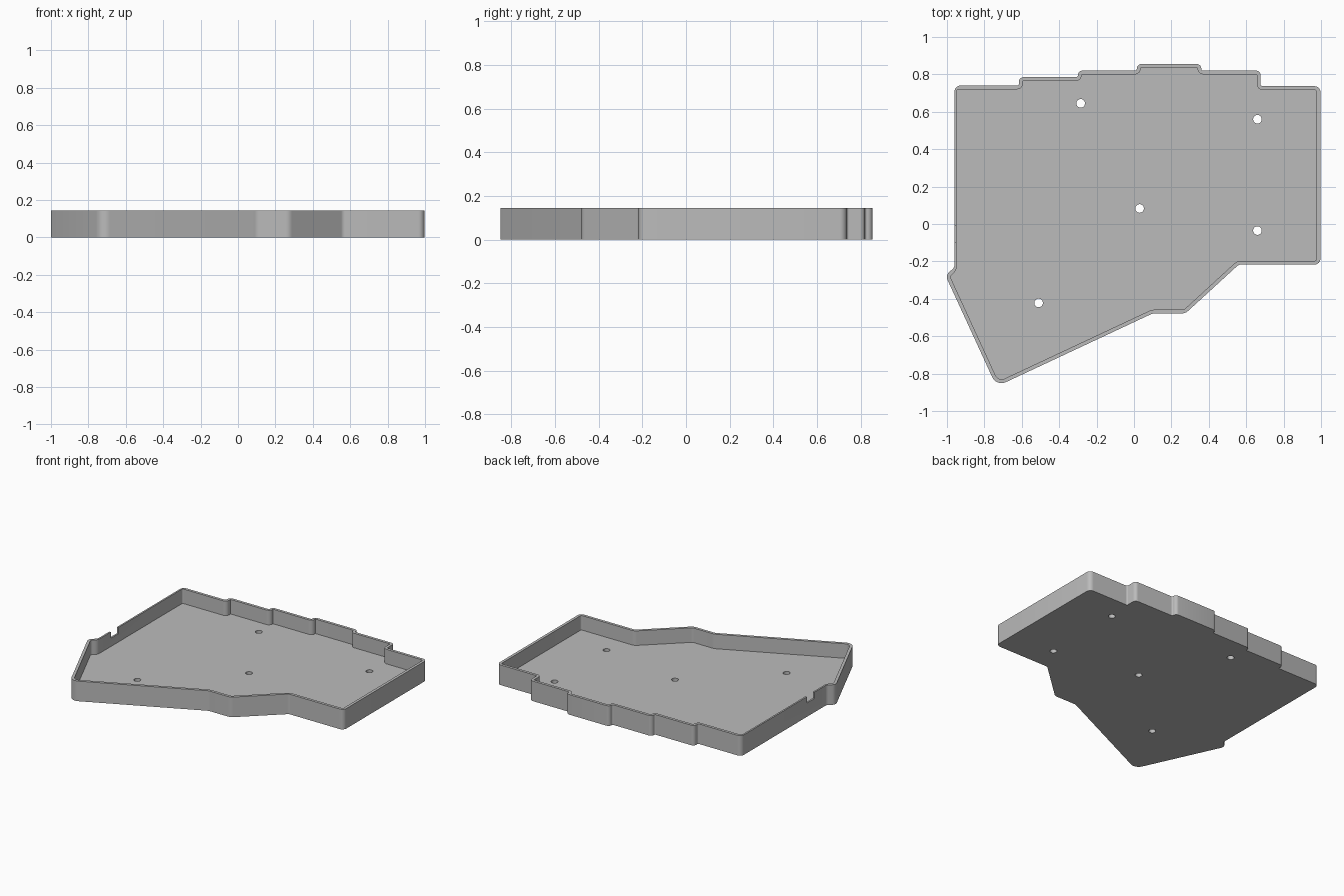
import bpy, bmesh, math
from mathutils import Vector

HEIGHT, FLOOR, WALL, THIN = 0.145, 0.04, 0.02, 0.012
ARC = 6

cube = bpy.data.objects.get("Cube")
if cube:
    bpy.data.objects.remove(cube, do_unlink=True)

# Case outline, clockwise from the back left: x, y, corner radius
BIG, STEP, NOOK = 0.032, 0.024, 0.01
OUTLINE = [
    (-0.96, 0.74, BIG), (-0.615, 0.74, NOOK), (-0.615, 0.785, STEP),
    (-0.3, 0.785, NOOK), (-0.3, 0.82, STEP), (0.015, 0.82, NOOK),
    (0.015, 0.855, STEP), (0.36, 0.855, STEP), (0.36, 0.82, NOOK),
    (0.677, 0.82, STEP), (0.677, 0.737, NOOK), (0.997, 0.737, BIG),
    (0.997, -0.217, BIG), (0.56, -0.217, 0.03), (0.275, -0.478, 0.05),
    (0.1, -0.478, 0.05), (-0.735, -0.869, 0.055), (-1.008, -0.275, 0.035),
    (-0.96, -0.232, 0.03),
]
HOLES = [(-0.285, 0.645), (0.66, 0.56), (0.03, 0.083), (0.66, -0.035), (-0.51, -0.422)]


def cross(a, b):
    return a.x * b.y - a.y * b.x


def rounded_outline(inset):
    """Inset every edge, then round every corner with a matching arc."""
    pts = [Vector(p[:2]) for p in OUTLINE]
    n = len(pts)
    dirs = [(pts[(i + 1) % n] - pts[i]).normalized() for i in range(n)]
    lines = []
    for i, d in enumerate(dirs):
        # the long left wall, last edge of the outline, is thinner
        t = inset * (THIN / WALL if i == n - 1 else 1)
        lines.append(pts[i] + Vector((d.y, -d.x)) * t)
    loop = []
    for i in range(n):
        d0, d1 = dirs[i - 1], dirs[i]
        p0, p1 = lines[i - 1], lines[i]
        corner = p0 + d0 * (cross(p1 - p0, d1) / cross(d0, d1))
        turn = math.atan2(cross(d0, d1), d0.dot(d1))
        side = 1 if turn > 0 else -1
        r = max(OUTLINE[i][2] + side * inset, 0.005)
        start = corner - d0 * r * math.tan(abs(turn) / 2)
        normal = Vector((-d0.y, d0.x)) * side
        centre = start + normal * r
        for k in range(ARC + 1):
            a = turn * k / ARC
            v = -normal * r
            loop.append(centre + Vector((v.x * math.cos(a) - v.y * math.sin(a),
                                         v.x * math.sin(a) + v.y * math.cos(a))))
    return loop


# Tray: underside, outer wall, rim, inner wall and floor
bm = bmesh.new()
outer, inner = rounded_outline(0), rounded_outline(WALL)
rings = [[bm.verts.new((p.x, p.y, z)) for p in loop]
         for loop, z in ((outer, 0), (outer, HEIGHT), (inner, HEIGHT), (inner, FLOOR))]
for low, high in zip(rings, rings[1:]):
    for i in range(len(low)):
        bm.faces.new((low[i - 1], low[i], high[i], high[i - 1]))
bm.faces.new(rings[0])
bm.faces.new(rings[-1])
bmesh.ops.recalc_face_normals(bm, faces=bm.faces)
mesh = bpy.data.meshes.new("case_tray")
bm.to_mesh(mesh)
bm.free()
tray = bpy.data.objects.new("case_tray", mesh)
bpy.context.collection.objects.link(tray)

# Cutters for the screw holes and the cable notch in the left wall
cutters = []
for x, y in HOLES:
    bpy.ops.mesh.primitive_cylinder_add(vertices=32, radius=0.023, depth=0.2, location=(x, y, 0))
    cutters.append(bpy.context.object)
bpy.ops.mesh.primitive_cube_add(size=1, location=(-0.96, -0.055, 0.15))
notch = bpy.context.object
notch.scale = (0.07, 0.09, 0.1)
cutters.append(notch)
for c in cutters:
    c.name = "cutter"
    c.hide_render = True
    cut = tray.modifiers.new("cut", 'BOOLEAN')
    cut.operation = 'DIFFERENCE'
    cut.solver = 'EXACT'
    cut.object = c

# Bake the cuts and drop the cutters
bpy.context.view_layer.update()
graph = bpy.context.evaluated_depsgraph_get()
baked = bpy.data.meshes.new_from_object(tray.evaluated_get(graph))
tray.modifiers.clear()
tray.data = baked
for c in cutters:
    bpy.data.objects.remove(c, do_unlink=True)

# Plain grey plastic
grey = bpy.data.materials.new("light_grey_plastic")
grey.use_nodes = True
colour = (0.5, 0.5, 0.5, 1)
grey.diffuse_color = colour
grey.node_tree.nodes["Principled BSDF"].inputs["Base Color"].default_value = colour
tray.data.materials.clear()
tray.data.materials.append(grey)

bpy.ops.object.select_all(action='DESELECT')
tray.select_set(True)
bpy.context.view_layer.objects.active = tray
bpy.ops.object.shade_smooth_by_angle(angle=math.radians(30))
